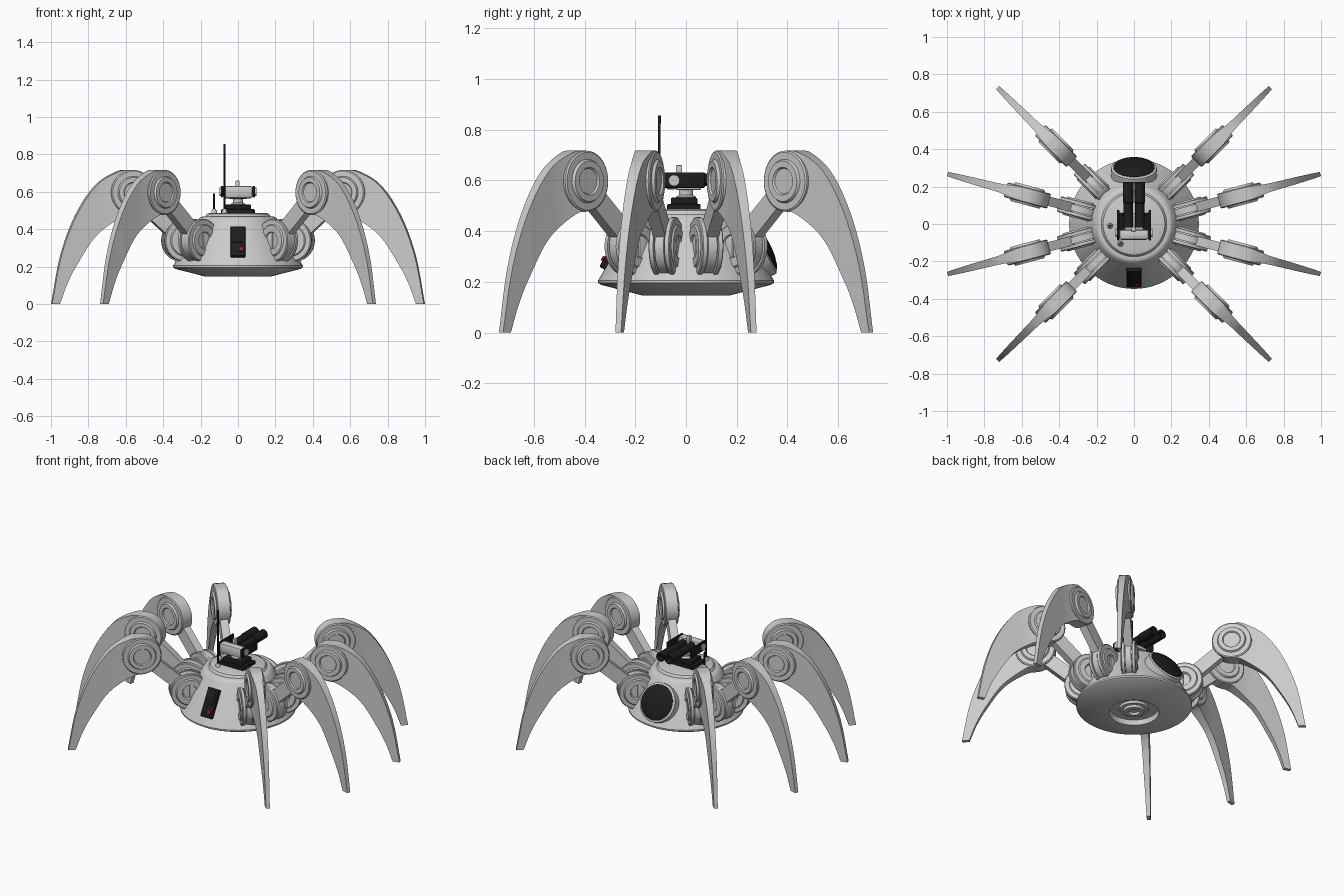
import bpy, bmesh
from math import radians, sin, cos, pi, atan2
from mathutils import Matrix, Vector

if "Cube" in bpy.data.objects:
    bpy.data.objects.remove(bpy.data.objects["Cube"])


def material(name, rgb):
    m = bpy.data.materials.new(name)
    m.diffuse_color = (*rgb, 1)
    m.use_nodes = True
    m.node_tree.nodes["Principled BSDF"].inputs["Base Color"].default_value = m.diffuse_color
    return m


BLACK = material("black", (0.012, 0.012, 0.012))
RED = material("red", (0.45, 0.01, 0.01))


def finish(bm, name, mat=None, matrix=None, link=True):
    bmesh.ops.remove_doubles(bm, verts=bm.verts, dist=1e-5)
    if matrix:
        bm.transform(matrix)
    bmesh.ops.recalc_face_normals(bm, faces=bm.faces)
    me = bpy.data.meshes.new(name)
    bm.to_mesh(me)
    bm.free()
    me.shade_smooth()
    me.set_sharp_from_angle(angle=radians(32))
    if mat:
        me.materials.append(mat)
    if link:
        place(me, name)
    return me


def place(me, name, angle=0):
    ob = bpy.data.objects.new(name, me)
    ob.rotation_euler.z = angle
    bpy.context.collection.objects.link(ob)
    return ob


def lathe(name, profile, mat=None, matrix=None, seg=48, link=True):
    """Revolve (radius, height) points about z."""
    bm = bmesh.new()
    rings = [[bm.verts.new((r * cos(2 * pi * i / seg), r * sin(2 * pi * i / seg), z))
              for i in range(seg)] for r, z in profile]
    for a, b in zip(rings, rings[1:]):
        for i in range(seg):
            j = (i + 1) % seg
            bm.faces.new((a[i], a[j], b[j], b[i]))
    return finish(bm, name, mat, matrix, link)


def box(name, lo, hi, mat=None, matrix=None, bevel=0.006, link=True):
    bm = bmesh.new()
    lo, hi = Vector(lo), Vector(hi)
    bmesh.ops.create_cube(bm, size=1)
    for v in bm.verts:
        v.co = [(lo[k] + hi[k]) / 2 + v.co[k] * (hi[k] - lo[k]) for k in range(3)]
    if bevel:
        bmesh.ops.bevel(bm, geom=bm.edges[:], offset=bevel, segments=2, affect='EDGES', profile=0.5)
    return finish(bm, name, mat, matrix, link)


def curve(pts, n):
    """Sample a smooth curve through the points, evenly per span."""
    p = [Vector(q) for q in pts]
    p = [2 * p[0] - p[1]] + p + [2 * p[-1] - p[-2]]
    out = []
    for i in range(1, len(p) - 2):
        a, b, c, d = p[i - 1:i + 3]
        for k in range(n):
            t = k / n
            out.append(0.5 * (2 * b + (c - a) * t + (2 * a - 5 * b + 4 * c - d) * t * t
                              + (3 * b - a - 3 * c + d) * t ** 3))
    return out + [p[-2]]


def strip(name, outer, inner, thick):
    """Plate in the xz plane between two edges, with thickness per section."""
    bm = bmesh.new()
    sec = [[bm.verts.new((q.x, s * t / 2, q.y)) for q, s in ((o, -1), (o, 1), (i, 1), (i, -1))]
           for o, i, t in zip(outer, inner, thick)]
    for a, b in zip(sec, sec[1:]):
        for k in range(4):
            bm.faces.new((a[k], a[(k + 1) % 4], b[(k + 1) % 4], b[k]))
    bm.faces.new(sec[0])
    bm.faces.new(sec[-1])
    return finish(bm, name, link=False)


def joint(name, half, x, z):
    """Ringed disc, symmetric about the leg plane, axis along y."""
    prof = half + [(r, -h) for r, h in reversed(half)]
    return lathe(name, prof, matrix=Matrix.Translation((x, 0, z)) @ Matrix.Rotation(pi / 2, 4, 'X'),
                 link=False)


# body shell with recessed underside
lathe("body", [(0, .165), (.03, .165), (.035, .15), (.06, .15), (.065, .165), (.085, .165), (.09, .18),
               (.145, .18), (.15, .147), (.175, .147), (.335, .188), (.346, .195), (.347, .205),
               (.335, .225), (.215, .445), (.203, .462), (.19, .468), (.175, .468), (.165, .482),
               (.15, .487), (0, .487)], seg=64)

# legs: built once in the xz plane, then placed around the body
HIP, KNEE = Vector((.30, .34)), Vector((.59, .597))
hip = joint("hip_joint", [(0, .036), (.04, .036), (.046, .05), (.08, .05), (.086, .043), (.11, .043),
                          (.115, .039), (.115, .023), (.095, .023), (.095, .018), (.11, .018)],
            HIP.x, HIP.y)
bracket = box("hip_bracket", (.18, -.043, .26), (.30, .043, .42), link=False)
n = (KNEE - HIP).normalized()
n = Vector((-n.y, n.x)) * .042
upper = strip("upper_leg", [HIP + n, KNEE + n], [HIP - n, KNEE - n], [.05, .05])
knee = joint("knee_joint", [(0, .044), (.05, .044), (.055, .052), (.08, .052), (.086, .041), (.114, .041),
                            (.12, .036)], KNEE.x, KNEE.y)
outer = curve([(.59, .717), (.665, .709), (.786, .636), (.897, .476), (.98, .262), (1.032, 0)], 5)
inner = curve([(.59, .477), (.65, .465), (.786, .369), (.886, .225), (.945, .115), (.988, 0)], 5)
thick = [.072 if i < 5 else .072 - .006 * (i - 4) if i < 9 else .045 - .022 * (i - 9) / 16
         for i in range(len(outer))]
lower = strip("lower_leg", outer, inner, thick)
for k, deg in enumerate((15, 45, 135, 165, 195, 225, 315, 345)):
    for me in (hip, bracket, upper, knee, lower):
        place(me, f"{me.name}_{k + 1}", radians(deg))

# frames lying on the sloped body wall (local z points outward)
tilt = atan2(.22, .12)


def wall(side, r, z):
    return Matrix.Translation((0, side * r, z)) @ Matrix.Rotation(-side * tilt, 4, 'X')


# rear dome in its collar
rear = wall(1, .288, .335)
lathe("rear_collar", [(0, -.05), (.122, -.05), (.122, .012), (.112, .018), (0, .018)], matrix=rear)
lathe("rear_dome", [(.112, .01), (.11, .02), (.09, .031), (.06, .039), (.03, .043), (0, .044)],
      BLACK, rear)

# front panel with red light
front = wall(-1, .283, .33)
box("front_panel", (-.04, -.09, -.03), (.04, .09, .018), BLACK, front)
box("panel_inset", (-.027, -.01, .01), (.027, .075, .023), BLACK, front, .003)
box("panel_light", (.008, -.065, .01), (.028, -.045, .026), RED, front, .003)

# turret base and post
box("turret_base", (-.09, -.075, .48), (.09, .058, .507), BLACK)
box("turret_base_top", (-.07, -.06, .5), (.07, .045, .532), BLACK)
lathe("turret_post", [(0, .52), (.04, .52), (.04, .535), (.028, .542), (.028, .575), (0, .575)])

# turret head, side plates, sight
along_y = Matrix.Rotation(-pi / 2, 4, 'X')
along_x = Matrix.Rotation(pi / 2, 4, 'Y')
box("turret_head", (-.08, -.085, .565), (.08, -.03, .632), bevel=.015)
box("turret_cradle", (-.05, -.04, .562), (.05, .06, .585))
for s, side in ((-1, "left"), (1, "right")):
    box(f"{side}_side_plate", (s * .085 - .007, -.088, .57), (s * .085 + .007, .075, .632), BLACK)
    lathe(f"{side}_pivot", [(0, -.012), (.022, -.012), (.022, .012), (0, .012)],
          matrix=Matrix.Translation((s * .087, -.047, .6)) @ along_x, seg=24)
    # twin barrels facing the rear
    lathe(f"{side}_barrel", [(0, 0), (.025, 0), (.025, .13), (.029, .135), (.029, .245), (.021, .245),
                             (.021, .21), (0, .21)], BLACK,
          Matrix.Translation((s * .031, -.02, .603)) @ along_y, seg=32)
box("sight", (-.014, -.04, .62), (.008, -.015, .66), bevel=.004)

# antennas
for name, x, y, top in (("tall_antenna", -.072, -.105, .855), ("short_antenna", -.128, -.01, .59)):
    lathe(name, [(0, .47), (.005, .47), (.005, top - .03), (.006, top - .03), (.006, top), (0, top)],
          BLACK, Matrix.Translation((x, y, 0)), 12)
    lathe(name + "_base", [(0, .47), (.015, .47), (.015, .495), (.009, .507), (0, .507)],
          matrix=Matrix.Translation((x, y, 0)), seg=20)
